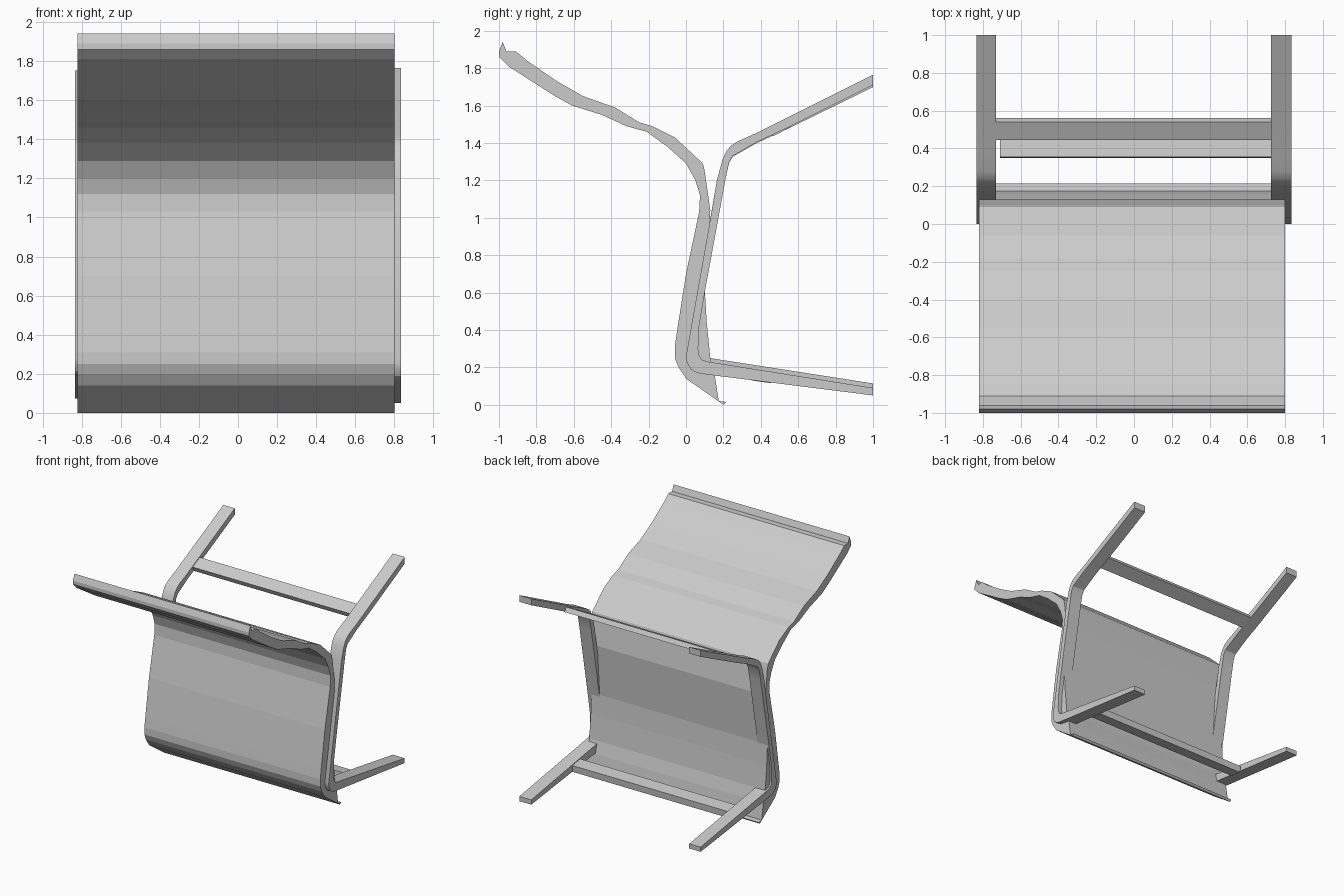
import bpy
import bmesh
import math

default = bpy.data.objects.get("Cube")
if default:
    bpy.data.objects.remove(default, do_unlink=True)

grey = bpy.data.materials.new("plain grey")
grey.use_nodes = True
colour = (0.6, 0.6, 0.6, 1)
grey.diffuse_color = colour
grey.node_tree.nodes["Principled BSDF"].inputs["Base Color"].default_value = colour


def extrude_profile(name, profile, x0, x1, smooth=False):
    """Sweep a closed (y, z) outline from x0 to x1."""
    bm = bmesh.new()
    face = bm.faces.new([bm.verts.new((x0, y, z)) for y, z in profile])
    swept = bmesh.ops.extrude_face_region(bm, geom=[face])
    verts = [v for v in swept["geom"] if isinstance(v, bmesh.types.BMVert)]
    bmesh.ops.translate(bm, vec=(x1 - x0, 0, 0), verts=verts)
    bmesh.ops.recalc_face_normals(bm, faces=bm.faces)
    mesh = bpy.data.meshes.new(name)
    bm.to_mesh(mesh)
    bm.free()
    mesh.materials.append(grey)
    obj = bpy.data.objects.new(name, mesh)
    bpy.context.collection.objects.link(obj)
    if smooth:
        bpy.ops.object.select_all(action="DESELECT")
        obj.select_set(True)
        bpy.context.view_layer.objects.active = obj
        bpy.ops.object.shade_smooth_by_angle(angle=math.radians(30))
    return obj


# Curved seat and backrest shell of the tipped chair
shell_upper = [
    (-1, 1.86), (-1, 1.89), (-0.98, 1.94), (-0.96, 1.89), (-0.91, 1.89),
    (-0.85, 1.84), (-0.69, 1.73), (-0.55, 1.65), (-0.38, 1.59), (-0.25, 1.51),
    (-0.18, 1.49), (-0.06, 1.43), (0.09, 1.29), (0.1, 1.25), (0.13, 1.04),
    (0.1, 0.62), (0.11, 0.45), (0.13, 0.25), (0.155, 0.15), (0.175, 0.02),
    (0.215, 0.015)]
shell_lower = [
    (0.2, 0), (0, 0.14), (-0.04, 0.2), (-0.06, 0.25), (-0.06, 0.31),
    (-0.05, 0.38), (0, 0.7), (0.07, 1.03), (0.075, 1.12), (0.05, 1.2),
    (0, 1.29), (-0.1, 1.38), (-0.21, 1.46), (-0.32, 1.49), (-0.45, 1.55),
    (-0.61, 1.6), (-0.7, 1.65), (-0.81, 1.72), (-0.95, 1.81)]
extrude_profile("seat_shell", shell_upper + shell_lower, -0.82, 0.8)

# Bent side frames, each joining two legs with an upright
frame_outer = [
    (1, 1.765), (0.51, 1.52), (0.37, 1.45), (0.28, 1.41), (0.24, 1.385),
    (0.215, 1.355), (0.195, 1.31), (0.165, 1.2), (0.14, 1.05), (0, 0.26),
    (0.005, 0.225), (0.025, 0.19), (0.06, 0.17), (0.11, 0.162), (1, 0.05)]
frame_inner = [
    (1, 0.09), (0.12, 0.23), (0.085, 0.24), (0.07, 0.265), (0.065, 0.3),
    (0.07, 0.42), (0.1, 0.6), (0.21, 1.2), (0.23, 1.295), (0.25, 1.33),
    (0.38, 1.405), (0.54, 1.48), (1, 1.71)]
frame = frame_outer + frame_inner
extrude_profile("left_frame", frame, 0.725, 0.835, True)
right_frame = [(y, 0.026 + 0.978 * z) for y, z in frame]
extrude_profile("right_frame", right_frame, -0.835, -0.73, True)

# Rails between the legs
upper_rail = [(0.445, 1.475), (0.54, 1.52), (0.56, 1.485), (0.465, 1.435)]
lower_rail = [(0.35, 0.13), (0.355, 0.185), (0.46, 0.17), (0.455, 0.115)]
extrude_profile("upper_rail", upper_rail, -0.735, 0.73)
extrude_profile("lower_rail", lower_rail, -0.71, 0.73)
